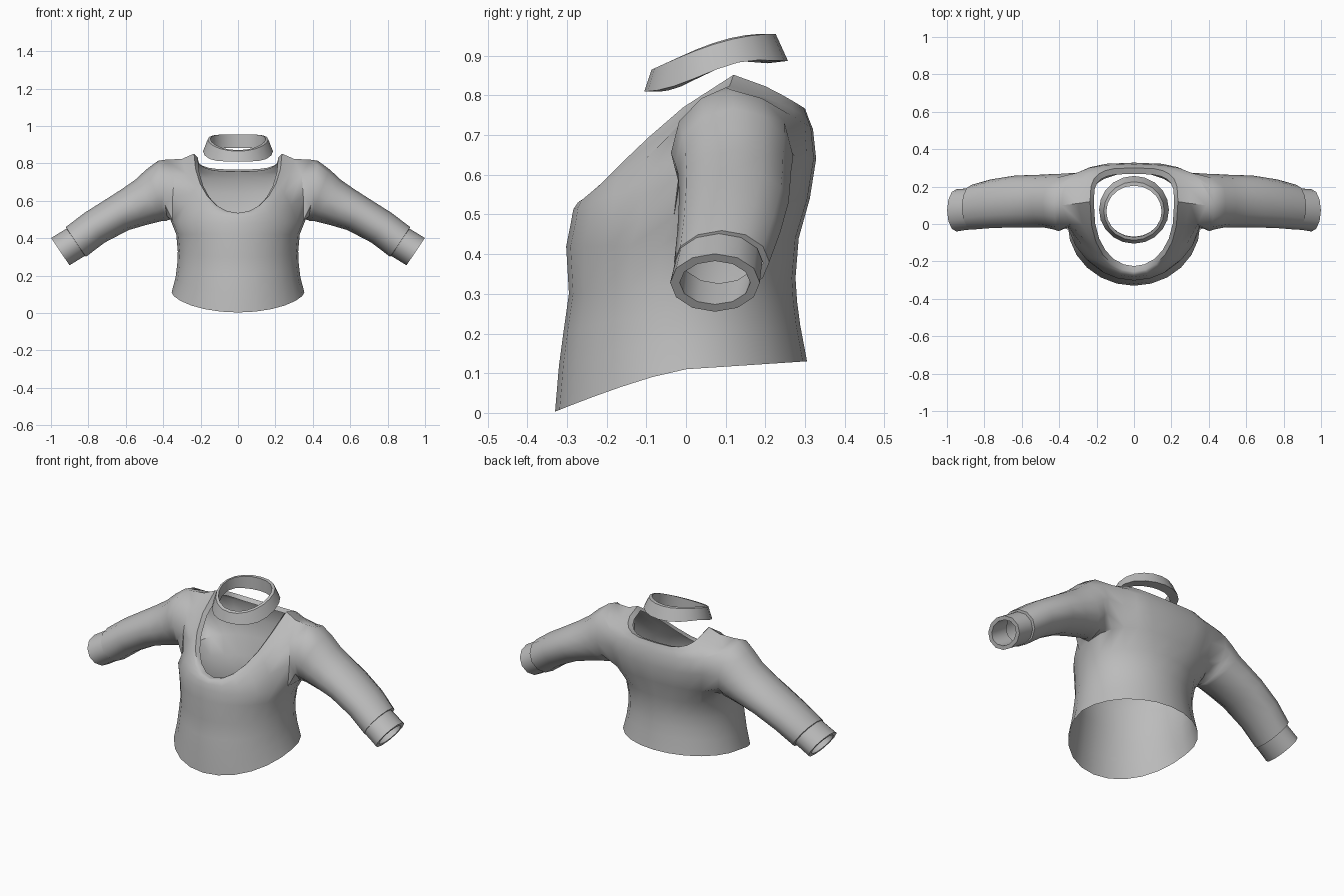
import bpy, bmesh, math
from math import sin, cos, pi, radians

if "Cube" in bpy.data.objects:
    bpy.data.objects.remove(bpy.data.objects["Cube"])

grey = bpy.data.materials.new("plain grey cloth")
grey.diffuse_color = (0.5, 0.5, 0.5, 1)
grey.use_nodes = True
grey.node_tree.nodes["Principled BSDF"].inputs["Base Color"].default_value = grey.diffuse_color


def finish(bm, name, angle=40):
    bmesh.ops.recalc_face_normals(bm, faces=bm.faces)
    me = bpy.data.meshes.new(name)
    bm.to_mesh(me)
    bm.free()
    me.materials.append(grey)
    ob = bpy.data.objects.new(name, me)
    bpy.context.collection.objects.link(ob)
    bpy.ops.object.select_all(action='DESELECT')
    ob.select_set(True)
    bpy.context.view_layer.objects.active = ob
    bpy.ops.object.shade_smooth_by_angle(angle=radians(angle))
    return ob


def bridge(bm, a, b):
    n = len(a)
    return [bm.faces.new((a[i], a[(i + 1) % n], b[(i + 1) % n], b[i])) for i in range(n)]


def power(v, e):
    return math.copysign(abs(v) ** e, v)


# Bodice rings from hem to neck rim:
# z front/side/back, y front/side/back, half width, z falloff, front and back squareness
RINGS = [
    (.003, .110, .130, -.330, .00, .305, .355, 1.25, 1.0, 1.0),
    (.120, .190, .220, -.320, .00, .288, .334, 1.1, 1.0, 1.0),
    (.210, .260, .280, -.308, .00, .280, .325, 1.0, 1.0, 1.0),
    (.300, .330, .340, -.295, .01, .276, .322, 1.0, 1.0, 1.0),
    (.420, .420, .440, -.302, .02, .284, .330, 1.0, 1.0, .95),
    (.480, .500, .540, -.290, .06, .312, .362, 1.0, 1.0, .78),
    (.510, .660, .640, -.276, .08, .328, .380, 1.2, 1.0, .70),
    (.525, .820, .715, -.266, .10, .320, .387, 1.2, 1.0, .68),
    (.530, .824, .745, -.262, .11, .308, .300, 1.0, .90, .62),
    (.535, .852, .767, -.255, .12, .300, .235, 1.0, .80, .60),
    (.530, .830, .755, -.225, .12, .268, .215, 1.0, .80, .60),
]
N = 24
LOW, HIGH, NECK = 5, 7, 9       # armhole bottom and top rings, neckline ring
BLEND = {6: .36, 7: .66, 8: .85}  # front yoke: how far from bust to neckline


def base_point(r, k):
    zf, zs, zb, yf, ys, yb, w, p, ef, eb = RINGS[r]
    a = 2 * pi * k / N
    c, s = cos(a), sin(a)
    if c >= -1e-6:
        c = max(c, 0)
        return (w * s, ys + (yf - ys) * c ** ef, zs + (zf - zs) * c ** p)
    return (w * power(s, eb), ys + (yb - ys) * (-c) ** eb, zs + (zb - zs) * (-c) ** (p * .8))


def ring_point(r, k):
    pt = base_point(r, k)
    c = cos(2 * pi * k / N)
    if r not in BLEND or c < 1e-6:
        return pt
    # the yoke slopes straight from the bust up to the neckline
    f = BLEND[r]
    lo, hi = base_point(LOW, k), base_point(NECK, k)
    t = min(max((c - .12) / .36, 0), 1)
    t = t * t * (3 - 2 * t)
    bulge = 1 + .10 * f * (1 - f)
    mid = [l + (h - l) * f for l, h in zip(lo, hi)]
    mid = (mid[0] * bulge, mid[1] * bulge, mid[2] + .06 * f * (1 - f))
    return tuple(a + (b - a) * t for a, b in zip(pt, mid))


bm = bmesh.new()
rows = [[bm.verts.new(ring_point(r, k)) for k in range(N)] for r in range(len(RINGS))]
for r in range(len(rows) - 1):
    for k in range(N):
        hole = LOW <= r < HIGH and (5 <= k < 9 or 15 <= k < 19)
        if not hole:
            j = (k + 1) % N
            bm.faces.new((rows[r][k], rows[r][j], rows[r + 1][j], rows[r + 1][k]))

# Sleeves grow out of the armholes: centre x, y, z, half height, half depth, tilt
SLEEVE = [
    (.402, .115, .655, .161, .153, 9),
    (.435, .120, .630, .148, .148, 22),
    (.477, .122, .602, .132, .142, 34),
    (.560, .122, .565, .115, .140, 34),
    (.642, .120, .528, .102, .138, 34),
    (.767, .108, .456, .096, .130, 34),
    (.867, .090, .380, .096, .120, 34),
    (.867, .083, .378, .089, .111, 34),
]
CUFF = [
    (.855, .083, .386, .088, .110, 34),
    (.905, .078, .356, .088, .111, 34),
    (.950, .073, .328, .088, .113, 34),
    (.950, .073, .328, .066, .089, 34),
    (.855, .083, .386, .072, .092, 34),
]


def tube_ring(bm, spec, side):
    x, y, z, h, d, tilt = spec
    t = radians(tilt)
    out = []
    for i in range(12):           # starts at the lower front corner
        a = radians(-60 + 30 * i)
        u = -h * cos(a)
        out.append(bm.verts.new((side * (x + u * sin(t)), y + d * sin(a), z + u * cos(t))))
    return out


for side in (1, -1):
    cols = [k if side == 1 else N - k for k in range(5, 10)]
    prev = ([rows[LOW][k] for k in cols] + [rows[LOW + 1][cols[-1]]]
            + [rows[HIGH][k] for k in reversed(cols)] + [rows[LOW + 1][cols[0]]])
    for spec in SLEEVE:
        cur = tube_ring(bm, spec, side)
        bridge(bm, prev, cur)
        prev = cur
finish(bm, "bodice_with_sleeves", 50)

# Cuffs with a thick open end
for side, name in ((1, "left_cuff"), (-1, "right_cuff")):
    bm = bmesh.new()
    loops = [tube_ring(bm, s, side) for s in CUFF]
    for a, b in zip(loops, loops[1:] + loops[:1]):
        bridge(bm, a, b)
    finish(bm, name)

# Floating neck band, tilted up toward the back: y front, y back, half width, top edge, z shift at front and back
bm = bmesh.new()
loops = []
for yf, yb, w, top, lift, drop in ((-.105, .257, .187, 0, 0, .006), (-.087, .226, .162, 1, 0, 0),
                                   (-.070, .205, .148, 1, .006, 0), (-.068, .205, .150, 0, 0, .012)):
    loop = []
    for k in range(20):
        a = 2 * pi * k / 20
        t = (1 - cos(a)) / 2
        s = min(t / .8, 1)
        z = .865 + .09 * sin(t * pi / 2) if top else .81 + .083 * s * s * (3 - 2 * s)
        z += lift * (1 - t) - drop * t * t
        loop.append(bm.verts.new((w * sin(a), yf + (yb - yf) * t, z)))
    loops.append(loop)
for a, b in zip(loops, loops[1:] + loops[:1]):
    bridge(bm, a, b)
finish(bm, "neck_band")
